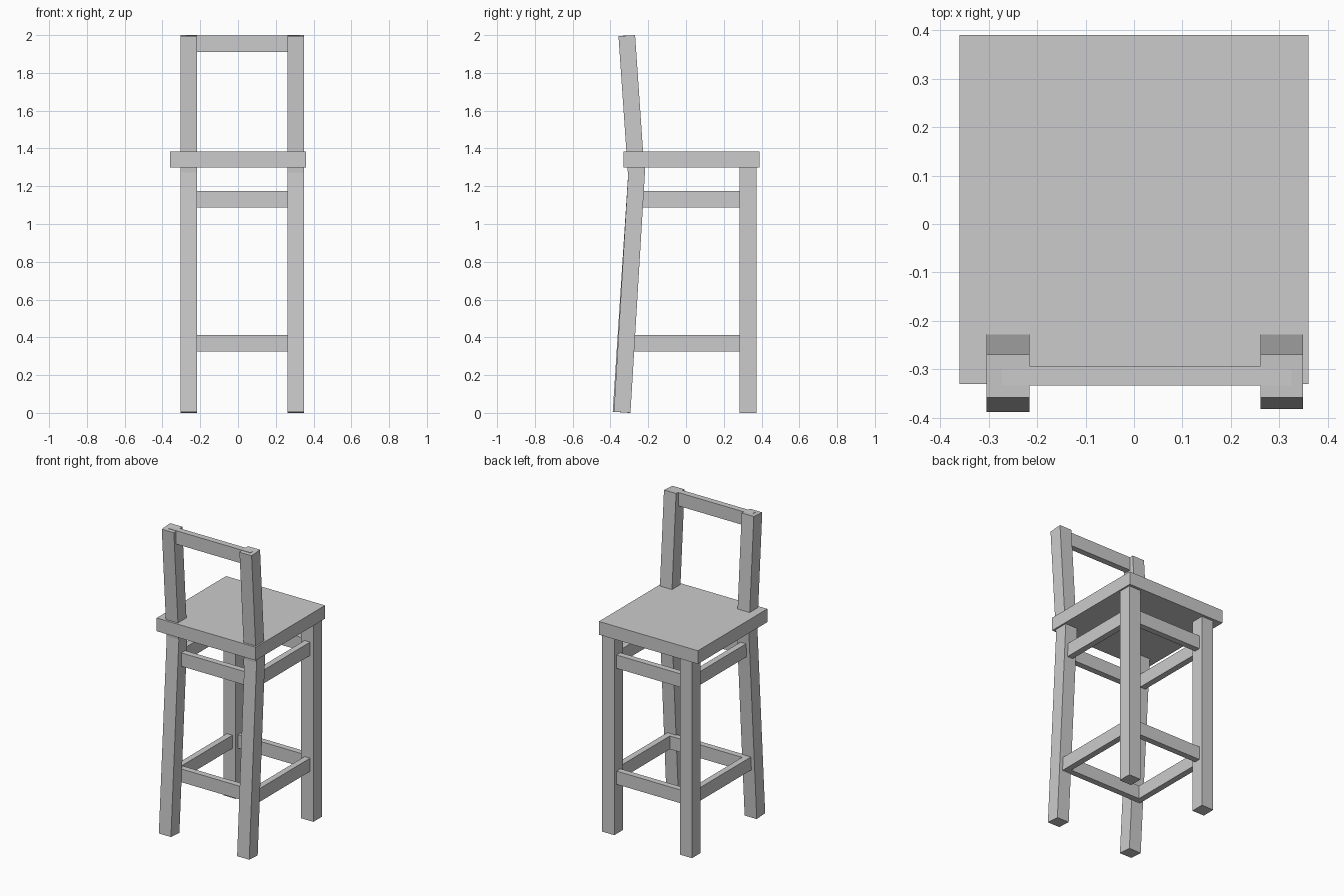
import bpy, bmesh, math
from mathutils import Matrix, Vector

if "Cube" in bpy.data.objects:
    bpy.data.objects.remove(bpy.data.objects["Cube"])


def box(name, x, y, z):
    """Axis-aligned box from (min, max) ranges."""
    size = [r[1] - r[0] for r in (x, y, z)]
    mid = [(r[0] + r[1]) / 2 for r in (x, y, z)]
    bm = bmesh.new()
    bmesh.ops.create_cube(bm, size=1, matrix=Matrix.Translation(mid) @ Matrix.Diagonal((*size, 1)))
    me = bpy.data.meshes.new(name)
    bm.to_mesh(me)
    bm.free()
    ob = bpy.data.objects.new(name, me)
    bpy.context.collection.objects.link(ob)
    return ob


def leaning_beam(name, x, start, end):
    """Square beam leaning in the y-z plane between two (y, z) points."""
    a, b = Vector((0, *start)), Vector((0, *end))
    d = b - a
    ob = box(name, (-W / 2, W / 2), (-W / 2, W / 2), (-d.length / 2, d.length / 2))
    angle = -math.atan2(d.y, d.z)
    ob.data.transform(Matrix.Translation((a + b) / 2 + Vector((x, 0, 0))) @ Matrix.Rotation(angle, 4, 'X'))
    return ob


W = 0.088                       # leg thickness
T = 0.02                        # half rail thickness
LEFT, RIGHT = -0.26, 0.305      # leg centre lines
FRONT, BACK = -0.26, 0.328      # rail centre lines

# Seat slab
box("seat", (-0.36, 0.36), (-0.33, 0.39), (1.298, 1.385))

# Legs and backrest posts
for side, x, foot in (("left", LEFT, -0.344), ("right", RIGHT, -0.338)):
    box("straight_leg_" + side, (x - W / 2, x + W / 2), (BACK - W / 2, BACK + W / 2), (0, 1.31))
    leaning_beam("leaning_leg_" + side, x, (foot, 0.003), (-0.258, 1.33))
    leaning_beam("backrest_post_" + side, x, (-0.264, 1.275), (-0.3135, 1.997))

# Two rings of stretcher rails
for level, z in (("lower", (0.325, 0.412)), ("upper", (1.087, 1.175))):
    for side, x in (("left", LEFT), ("right", RIGHT)):
        box(f"{level}_rail_{side}", (x - T, x + T), (FRONT - T, BACK), z)
    for side, y in (("front", FRONT), ("back", BACK)):
        box(f"{level}_rail_{side}", (LEFT - T, RIGHT + T), (y - T, y + T), z)

# Top rail of the backrest
box("backrest_rail", (LEFT - 0.012, RIGHT + T), (-0.333, -0.293), (1.91, 1.998))
